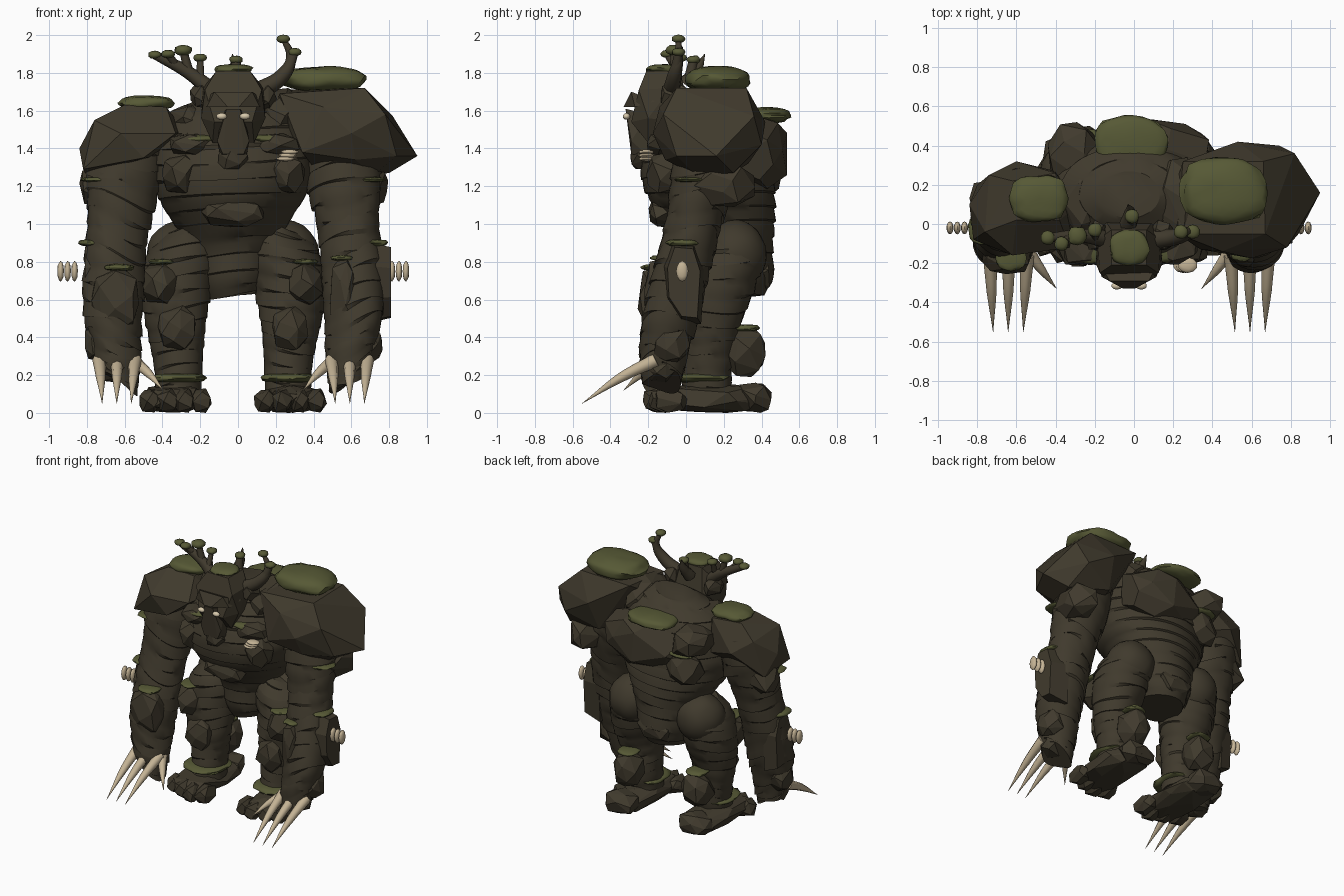
import bpy, bmesh, random
from math import sin, cos, pi, sqrt
from mathutils import Vector, noise

cube = bpy.data.objects.get("Cube")
if cube:
    bpy.data.objects.remove(cube)

random.seed(4)
MID = -.025   # body centre line
SIDES = (("left", 1), ("right", -1))


def material(name, colour):
    mat = bpy.data.materials.new(name)
    mat.use_nodes = True
    mat.diffuse_color = (*colour, 1)
    mat.node_tree.nodes["Principled BSDF"].inputs["Base Color"].default_value = (*colour, 1)
    return mat


bark = material("dark bark brown", (.051, .042, .026))
moss = material("moss green", (.094, .1, .036))
bone = material("pale bone", (.55, .45, .3))
ivory = material("ivory eyes", (.68, .58, .41))


def finish(name, bm, mat, angle):
    bmesh.ops.recalc_face_normals(bm, faces=bm.faces)
    mesh = bpy.data.meshes.new(name)
    bm.to_mesh(mesh)
    bm.free()
    mesh.materials.append(mat)
    if angle:
        mesh.shade_smooth()
        mesh.set_sharp_from_angle(angle=angle)
    obj = bpy.data.objects.new(name, mesh)
    bpy.context.collection.objects.link(obj)
    return obj


def hull(name, points, mat=bark):
    """Flat-faced boulder wrapped round the given points."""
    bm = bmesh.new()
    for p in points:
        bm.verts.new(p)
    bmesh.ops.convex_hull(bm, input=bm.verts)
    loose = [v for v in bm.verts if not v.link_faces]
    bmesh.ops.delete(bm, geom=loose, context="VERTS")
    bmesh.ops.dissolve_limit(bm, angle_limit=.15, verts=bm.verts, edges=bm.edges)
    return finish(name, bm, mat, None)


def rock(name, centre, size, count=20):
    """Boulder from jittered points spread over a squarish ellipsoid."""
    points = []
    for i in range(count):
        z = 1 - 2 * (i + .5) / count
        a = i * 2.4 + random.uniform(-.3, .3)
        r = sqrt(1 - z * z)
        d = Vector((r * cos(a), r * sin(a), z))
        d *= random.uniform(.95, 1.1) / (max(map(abs, d)) ** .3)
        points.append([c + s * max(-1, min(1, k)) for c, s, k in zip(centre, size, d)])
    return hull(name, points)


def blob(name, centre, size, mat=moss, detail=3, square=.25, wobble=.14):
    """Smooth cushion, flattened like a pad."""
    bm = bmesh.new()
    bmesh.ops.create_icosphere(bm, subdivisions=detail, radius=1)
    for v in bm.verts:
        d = v.co / max(map(abs, v.co)) ** square
        d *= 1 + wobble * noise.noise(v.co * 2 + Vector(centre) * 9)
        v.co = [c + s * k for c, s, k in zip(centre, size, d)]
    return finish(name, bm, mat, .9)


def blend(stations, t):
    """Smooth sample along a list of stations."""
    f = t * (len(stations) - 1)
    i = min(int(f), len(stations) - 2)
    f -= i
    rows = [stations[max(0, min(len(stations) - 1, i + k))] for k in (-1, 0, 1, 2)]
    return [b + f * (c - a + f * (2 * a - 5 * b + 4 * c - d + f * (3 * (b - c) + d - a))) / 2
            for a, b, c, d in zip(*rows)]


def banded(name, stations, bands, tilt, ridge, sides=28):
    """Limb of overlapping bark rings; a station is x, y, z, x radius, y radius."""
    bm = bmesh.new()
    rings = []
    for k in range(bands):
        phase = random.uniform(0, 2 * pi)
        for step, swell in ((0, -1), (.35, -.1), (.9, 1)):
            x, y, z, rx, ry = blend(stations, (k + step) / bands)
            ring = []
            for j in range(sides):
                a = 2 * pi * j / sides
                s = 1 + ridge * (swell * (.6 + .4 * sin(2 * a + phase)) + random.uniform(-.3, .3))
                lift = tilt * (cos(a) + .4 * sin(2 * a + phase))
                ring.append(bm.verts.new((x + rx * s * cos(a), y + ry * s * sin(a), z + lift)))
            rings.append(ring)
    for low, high in zip(rings, rings[1:]):
        for j in range(sides):
            n = (j + 1) % sides
            bm.faces.new((low[j], low[n], high[n], high[j]))
    bm.faces.new(rings[0])
    bm.faces.new(rings[-1])
    return finish(name, bm, bark, .5)


def horn(name, points, radii, mat):
    """Tapered round branch or claw."""
    curve = bpy.data.curves.new(name, "CURVE")
    curve.dimensions = "3D"
    curve.bevel_depth = 1
    curve.bevel_resolution = 2
    curve.resolution_u = 5
    curve.use_fill_caps = True
    spline = curve.splines.new("BEZIER")
    spline.bezier_points.add(len(points) - 1)
    for b, p, r in zip(spline.bezier_points, points, radii):
        b.co, b.radius = p, r
        b.handle_left_type = b.handle_right_type = "AUTO"
    curve.materials.append(mat)
    obj = bpy.data.objects.new(name, curve)
    bpy.context.collection.objects.link(obj)


# Torso and pelvis
banded("torso", [(MID, .15, 1.68, .16, .12), (MID, .15, 1.59, .34, .24), (MID, .13, 1.45, .41, .31),
                 (MID, .11, 1.3, .42, .35), (MID, .13, 1.15, .39, .34), (MID, .18, 1.02, .31, .29),
                 (MID, .23, .88, .24, .23), (MID, .24, .72, .2, .22), (MID, .24, .62, .15, .17)],
       14, .02, .022, 40)

# Limbs, feet and hands
SLAB = ((-.08, .91), (.05, .9), (.1, .76), (.08, .47), (-.03, .48), (-.12, .6), (-.13, .78))
for side, s in SIDES:
    def at(dx, y, z):
        return (MID + s * dx, y, z)

    def limb(stations):
        return [(*at(*row[:3]), *row[3:]) for row in stations]

    banded(side + "_arm", limb([(.54, .12, 1.48, .18, .17), (.585, .09, 1.25, .195, .17),
                                (.61, .04, 1, .16, .15), (.63, -.02, .75, .16, .15),
                                (.64, -.08, .5, .155, .15), (.62, -.12, .3, .13, .125),
                                (.61, -.13, .16, .1, .1)]), 16, .055 * s, .042)
    banded(side + "_leg", limb([(.26, .22, .98, .1, .14), (.28, .2, .85, .19, .21),
                                (.3, .17, .65, .19, .19), (.3, .13, .45, .155, .15),
                                (.29, .12, .28, .13, .13), (.29, .1, .08, .12, .13)]), 12, -.025 * s, .04)
    blob(side + "_thigh_bulge", at(.28, .26, .84), (.175, .17, .18), bark, square=0, wobble=.05)

    # Foot, toes and stones of the leg
    rock(side + "_foot", at(.31, .13, .075), (.16, .32, .075), 28)
    for i in range(4):
        rock(side + "_toe", at(.17 + .09 * i, -.14 + .03 * abs(i - 1), .065), (.06, .09, .065), 14)
    rock(side + "_heel", at(.31, .36, .08), (.13, .1, .08))
    rock(side + "_calf_rock", at(.29, .31, .32), (.11, .11, .13))
    rock(side + "_knee_rock", at(.3, -.01, .45), (.1, .07, .12))
    rock(side + "_thigh_rock", at(.38, .06, .68), (.1, .16, .12))
    blob(side + "_ankle_moss", at(.29, .08, .185), (.15, .155, .027))
    blob(side + "_calf_moss", at(.29, .31, .45), (.075, .08, .018))
    blob(side + "_thigh_moss", at(.38, .03, .8), (.07, .09, .015))

    # Stones and moss of the arm
    rock(side + "_elbow_rock", at(.7, .16 + .04 * s, 1.21), (.12, .14 + .03 * s, .12))
    hull(side + "_forearm_outer_slab", [at(.69, y, z) for y, z in SLAB] +
         [at(.81 + .025 * s, y * .75, .69 + (z - .69) * .85) for y, z in SLAB])
    rock(side + "_wrist_rock", at(.71, -.08, .37), (.08, .1, .1))
    rock(side + "_palm", at(.61, -.14, .24), (.12, .1, .08))
    blob(side + "_elbow_moss", at(.72, .02, 1.235), (.09, .08, .013))
    blob(side + "_slab_moss", at(.75, -.02, .9), (.07, .085, .018))
    for i in range(3):
        blob(side + "_arm_fungus", at(.84 + .037 * i, -.02, .75), (.018, .033, .055), bone, 2, 0, 0)

    # Claws
    for i in range(3):
        base, tip = .52 + .095 * i, .54 + .077 * i
        horn(side + "_claw", [at(base, -.16, .28), at((base + tip) / 2, -.34, .19), at(tip, -.55, .05)],
             (.036, .026, .001), bone)
    horn(side + "_thumb_claw", [at(.52, -.13, .27), at(.45, -.23, .21), at(.37, -.33, .12)],
         (.034, .023, .001), bone)

    # Chest stones, collar and eyes
    rock(side + "_chest_rock", at(.28, -.11, 1.27), (.1, .1, .11))
    rock(side + "_collar_rock", at(.22, -.1, 1.42), (.13, .11, .06))
    blob(side + "_collar_moss", at(.19, -.09, 1.45), (.11, .11, .024))
    blob(side + "_eye", at(.062, -.315, 1.57), (.029, .02, .018), ivory, 2, 0, 0)
    rock(side + "_ear_rock", at(.17, -.06, 1.68), (.06, .08, .07), 14)

rock("belly_rock", (MID, -.12, 1.06), (.17, .08, .08))
rock("left_neck_rock", (.22, .12, 1.58), (.14, .22, .14))
rock("right_neck_rock", (-.25, .12, 1.54), (.12, .18, .1))
rock("left_forearm_slab", (.56, -.14, .63), (.075, .08, .19), 24)
rock("right_forearm_slab", (-.65, -.16, .6), (.125, .1, .17), 24)
blob("left_forearm_moss", (.55, -.13, .82), (.06, .06, .014))
blob("right_forearm_moss", (-.63, -.16, .77), (.08, .08, .018))
for i in range(3):
    blob("chest_fungus", (.25 + .012 * i, -.21, 1.345 + .018 * i), (.05, .04, .014), bone, 2, 0, 0)

# Big left shoulder boulder and its pad of moss
hull("left_shoulder_boulder", [
    (.22, -.05, 1.69), (.25, .32, 1.71), (.66, .32, 1.72), (.67, -.05, 1.72), (.45, -.14, 1.62),
    (.18, .1, 1.58), (.82, .36, 1.57), (.78, -.12, 1.58), (.95, .16, 1.36), (.74, .4, 1.42),
    (.53, .42, 1.54), (.34, -.13, 1.38), (.6, -.175, 1.48), (.62, -.11, 1.34), (.84, -.05, 1.36),
    (.8, .25, 1.27), (.5, .33, 1.32), (.4, .02, 1.3), (.72, .05, 1.26)])
blob("left_shoulder_moss", (.455, .17, 1.765), (.225, .17, .07))

# Smaller right shoulder boulder and its moss
hull("right_shoulder_boulder", [
    (-.38, .02, 1.62), (-.6, .02, 1.63), (-.62, .22, 1.62), (-.4, .26, 1.62), (-.28, .1, 1.49),
    (-.33, -.12, 1.48), (-.62, -.16, 1.48), (-.76, -.04, 1.55), (-.74, .25, 1.52), (-.84, .1, 1.4),
    (-.82, -.08, 1.29), (-.5, -.14, 1.35), (-.6, .32, 1.42), (-.8, .2, 1.25), (-.4, .27, 1.36)])
blob("right_shoulder_moss", (-.485, .13, 1.64), (.145, .12, .04))

# Back boulders
rock("upper_back_boulder", (.08, .37, 1.37), (.32, .17, .2), 26)
rock("lower_back_rock", (-.26, .39, 1.25), (.13, .11, .12))
rock("side_back_rock", (-.3, .36, 1.46), (.14, .16, .11))
rock("rump_rock", (MID, .38, .74), (.14, .09, .1))
blob("upper_back_moss", (-.015, .415, 1.575), (.185, .14, .042))
blob("lower_back_moss", (-.26, .42, 1.37), (.09, .07, .018))

# Head
def mirrored(points):
    return [(MID + s * x, y, z) for x, y, z in points for _, s in SIDES]


hull("skull", mirrored([(.09, -.21, 1.81), (.09, -.03, 1.81), (.16, -.08, 1.72), (.15, -.25, 1.71),
                        (.17, -.2, 1.56), (.1, -.29, 1.54), (.13, .03, 1.53), (.11, -.2, 1.43)]))
hull("brow", mirrored([(.1, -.29, 1.7), (.14, -.27, 1.62), (.03, -.33, 1.62), (.17, -.16, 1.65)]))
hull("muzzle", mirrored([(.035, -.32, 1.61), (.085, -.29, 1.44), (.055, -.29, 1.37),
                         (.07, -.2, 1.36), (.06, -.2, 1.58)]))
rock("chin", (MID, -.24, 1.35), (.08, .06, .065), 14)
blob("head_moss", (MID, -.12, 1.82), (.1, .09, .026))

# Antlers with moss-capped tips
def branch(name, points, thick, cap=.036):
    horn(name, points, [thick * (1 - .25 * i) for i in range(len(points))], bark)
    x, y, z = points[-1]
    blob("antler_cap", (x, y, z), (cap, cap, cap * .6), moss, 2)


branch("right_antler", [(-.13, -.08, 1.7), (-.26, -.06, 1.8), (-.44, -.07, 1.895)], .046)
branch("right_antler_twig", [(-.33, -.06, 1.84), (-.37, -.1, 1.9)], .024)
branch("right_antler_twig", [(-.26, -.06, 1.8), (-.29, -.06, 1.92)], .027, .048)
branch("right_antler_twig", [(-.2, -.07, 1.77), (-.2, -.03, 1.88)], .022)
branch("left_antler", [(.09, -.08, 1.69), (.24, -.06, 1.79), (.28, -.04, 1.88), (.24, -.04, 1.98)], .052)
branch("left_antler_twig", [(.27, -.05, 1.83), (.3, -.04, 1.91)], .03)
branch("middle_antler", [(-.01, .02, 1.76), (-.01, .04, 1.87)], .033)
horn("rear_spike", [(-.03, 0, 1.74), (-.02, .06, 1.82), (-.03, .1, 1.9)], (.045, .03, .002), bark)
